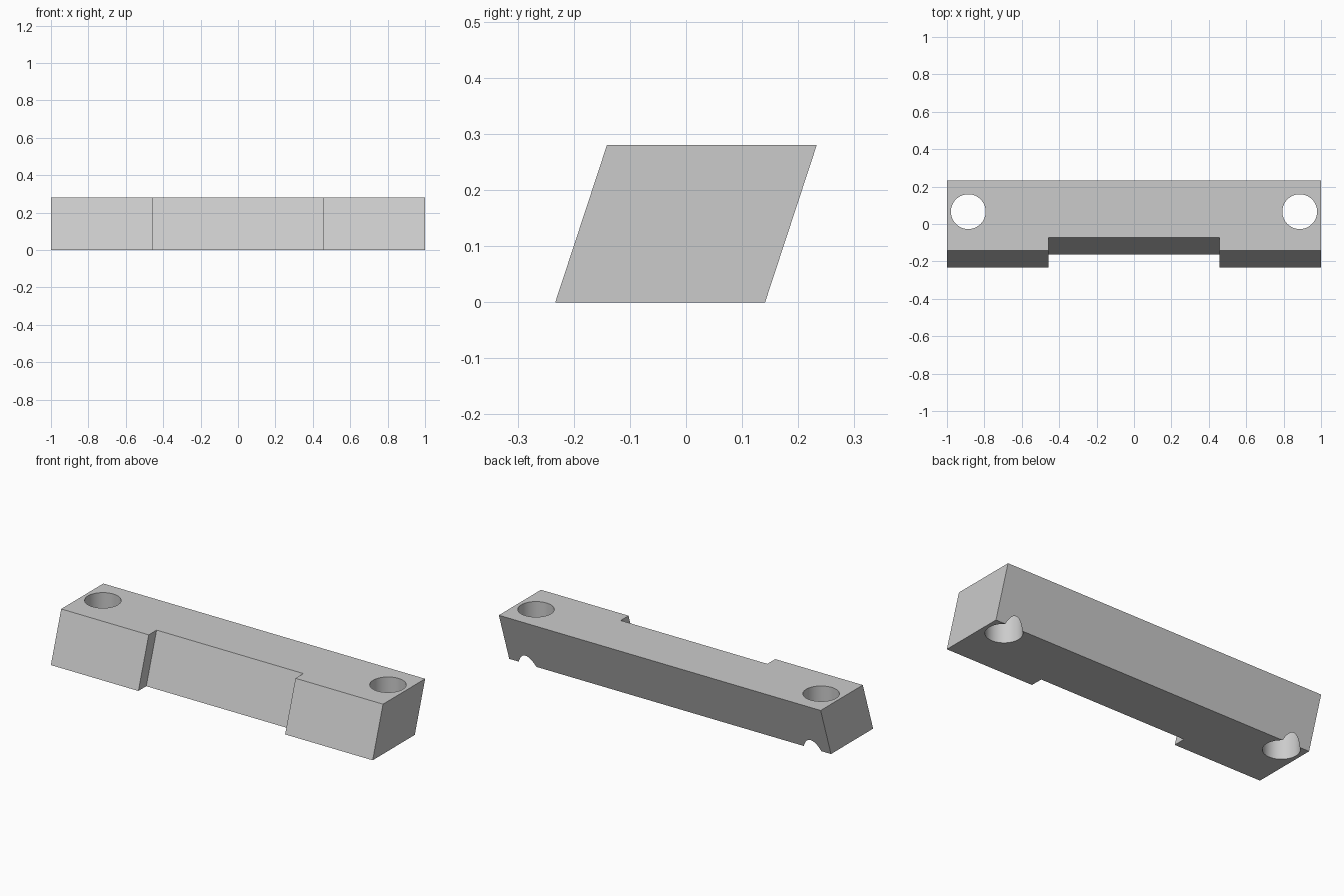
import bpy
import bmesh
from math import radians
from mathutils import Matrix

if "Cube" in bpy.data.objects:
    bpy.data.objects.remove(bpy.data.objects["Cube"], do_unlink=True)

HEIGHT, LEAN = 0.28, 0.092
FRONT, BACK = -0.233, 0.141
NOTCH_X, NOTCH_Y = 0.456, -0.163
HOLE_X, HOLE_Y, HOLE_R = 0.886, 0.066, 0.093

grey = bpy.data.materials.new("light_grey")
grey.use_nodes = True
colour = (0.6, 0.6, 0.6, 1)
grey.diffuse_color = colour
grey.node_tree.nodes["Principled BSDF"].inputs["Base Color"].default_value = colour


def make_object(name, bm):
    bmesh.ops.recalc_face_normals(bm, faces=bm.faces)
    mesh = bpy.data.meshes.new(name)
    bm.to_mesh(mesh)
    bm.free()
    mesh.materials.append(grey)
    obj = bpy.data.objects.new(name, mesh)
    bpy.context.collection.objects.link(obj)
    return obj


# Bar: notched footprint, extruded along a slanted direction
half = [(1, BACK), (1, FRONT), (NOTCH_X, FRONT), (NOTCH_X, NOTCH_Y)]
outline = half + [(-x, y) for x, y in reversed(half)]
bm = bmesh.new()
base = bm.faces.new([bm.verts.new((x, y, 0)) for x, y in outline])
result = bmesh.ops.extrude_face_region(bm, geom=[base], use_keep_orig=True)
top = [v for v in result["geom"] if isinstance(v, bmesh.types.BMVert)]
bmesh.ops.translate(bm, verts=top, vec=(0, LEAN, HEIGHT))
bar = make_object("slanted_bar", bm)

# Upright bolt holes, which break through the lower back edge
bm = bmesh.new()
for side in (-1, 1):
    bmesh.ops.create_cone(
        bm, cap_ends=True, segments=64, radius1=HOLE_R, radius2=HOLE_R, depth=1,
        matrix=Matrix.Translation((side * HOLE_X, HOLE_Y, HEIGHT / 2)))
cutter = make_object("bolt_hole_cutter", bm)
cutter.hide_render = True

holes = bar.modifiers.new("bolt_holes", 'BOOLEAN')
holes.operation = 'DIFFERENCE'
holes.solver = 'EXACT'
holes.object = cutter
bpy.ops.object.select_all(action='DESELECT')
bpy.context.view_layer.objects.active = bar
bar.select_set(True)
bpy.ops.object.modifier_apply(modifier=holes.name)
bpy.data.objects.remove(cutter, do_unlink=True)
bpy.ops.object.shade_smooth_by_angle(angle=radians(15))
